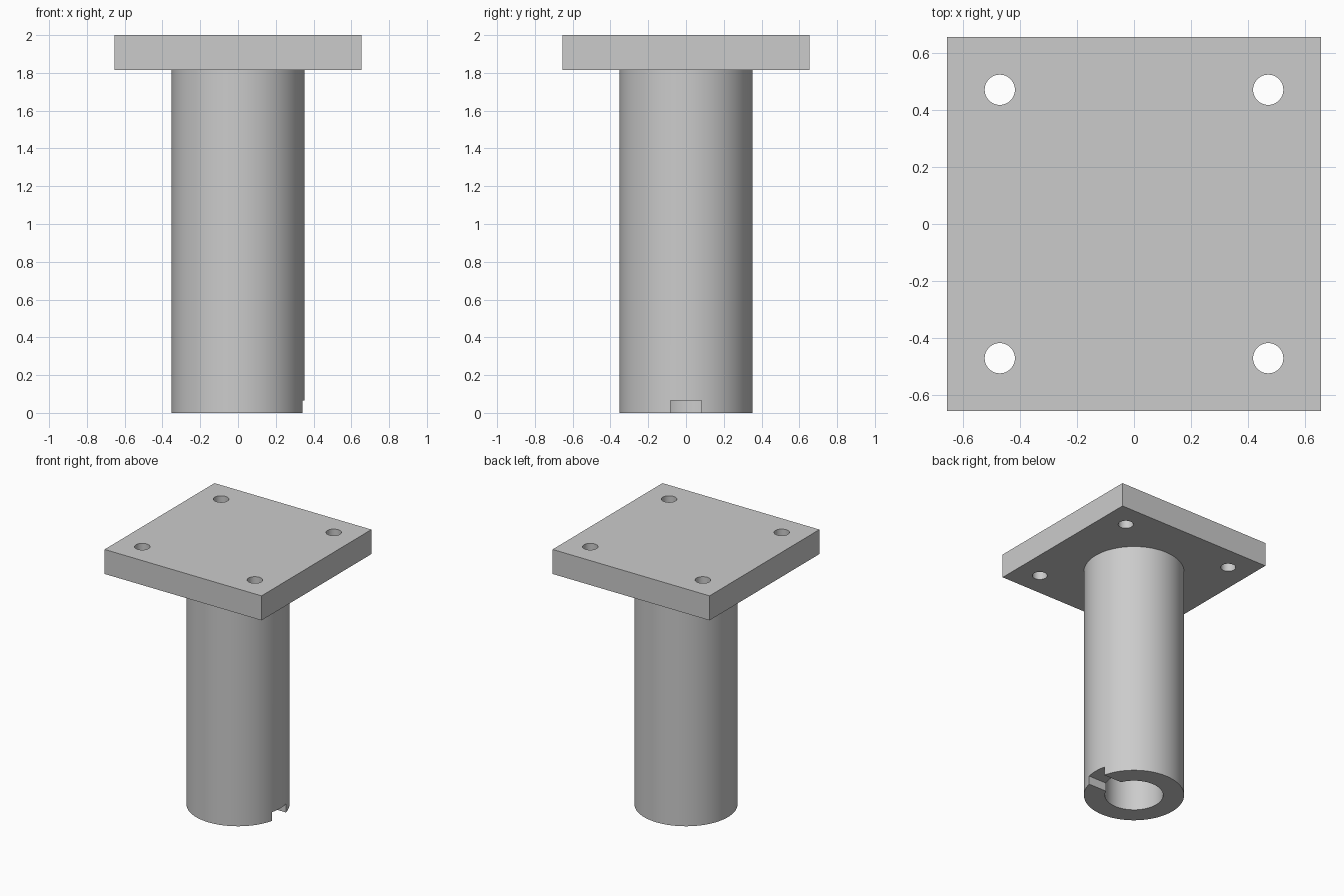
import bpy

if "Cube" in bpy.data.objects:
    bpy.data.objects.remove(bpy.data.objects["Cube"], do_unlink=True)

HEIGHT = 2.0
PLATE_HALF = 0.655
PLATE_BOTTOM = 1.815
TUBE_RADIUS = 0.352
BORE_RADIUS = 0.205
HOLE_RADIUS = 0.053
HOLE_OFFSET = 0.47
SLOT_HEIGHT = 0.065
SLOT_WIDTH = 0.165

grey = bpy.data.materials.new("plain grey")
grey.use_nodes = True
colour = (0.6, 0.6, 0.6, 1)
grey.diffuse_color = colour
grey.node_tree.nodes["Principled BSDF"].inputs["Base Color"].default_value = colour


def box(name, x, y, z):
    """Box spanning the given (low, high) ranges."""
    spans = (x, y, z)
    bpy.ops.mesh.primitive_cube_add(size=1, location=[(a + b) / 2 for a, b in spans])
    ob = bpy.context.object
    ob.name = name
    ob.scale = [b - a for a, b in spans]
    bpy.ops.object.transform_apply(location=True, rotation=False, scale=True)
    ob.data.materials.append(grey)
    return ob


def cylinder(name, radius, z, x=0, y=0, sides=96):
    """Upright cylinder between two heights."""
    bpy.ops.mesh.primitive_cylinder_add(
        vertices=sides, radius=radius, depth=z[1] - z[0],
        location=(x, y, (z[0] + z[1]) / 2))
    ob = bpy.context.object
    ob.name = name
    ob.data.materials.append(grey)
    return ob


def cut(target, cutter):
    """Subtract the cutter from the target, then remove it."""
    cutter.hide_render = True
    mod = target.modifiers.new("cut", "BOOLEAN")
    mod.operation = "DIFFERENCE"
    mod.solver = "EXACT"
    mod.object = cutter
    bpy.context.view_layer.objects.active = target
    bpy.ops.object.modifier_apply(modifier=mod.name)
    bpy.data.objects.remove(cutter, do_unlink=True)


def smooth(ob):
    bpy.ops.object.select_all(action="DESELECT")
    ob.select_set(True)
    bpy.context.view_layer.objects.active = ob
    bpy.ops.object.shade_smooth_by_angle(angle=0.5)


# Square mounting plate with a bolt hole near each corner
span = (-PLATE_HALF, PLATE_HALF)
plate = box("mounting_plate", span, span, (PLATE_BOTTOM, HEIGHT))
for sx in (-1, 1):
    for sy in (-1, 1):
        cut(plate, cylinder("bolt_hole_cutter", HOLE_RADIUS, (PLATE_BOTTOM - 0.1, HEIGHT + 0.1),
                            sx * HOLE_OFFSET, sy * HOLE_OFFSET, 48))
smooth(plate)

# Hollow tube, open at the bottom and closed by the plate
tube = cylinder("tube", TUBE_RADIUS, (0, PLATE_BOTTOM))
cut(tube, cylinder("bore_cutter", BORE_RADIUS, (-0.1, PLATE_BOTTOM + 0.1)))

# Notch through the tube wall at the lower rim
cut(tube, box("notch_cutter", (0, 0.5), (-SLOT_WIDTH / 2, SLOT_WIDTH / 2), (-0.1, SLOT_HEIGHT)))
smooth(tube)
